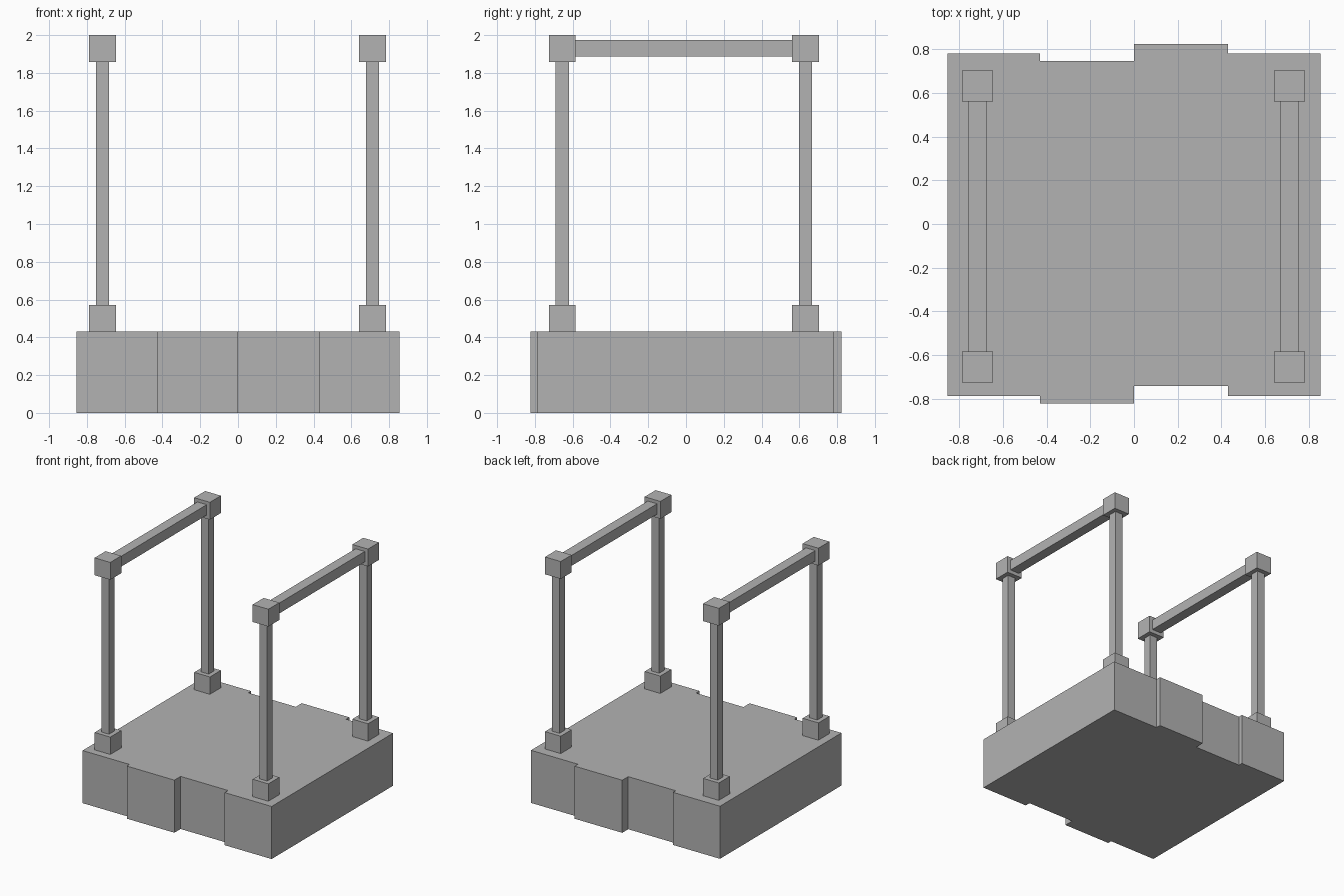
import bpy, bmesh

cube = bpy.data.objects.get("Cube")
if cube:
    bpy.data.objects.remove(cube, do_unlink=True)

# Single flat grey
grey = bpy.data.materials.new("plain_grey")
grey.use_nodes = True
colour = (0.45, 0.45, 0.45, 1)
grey.diffuse_color = colour
grey.node_tree.nodes["Principled BSDF"].inputs["Base Color"].default_value = colour


def add_object(name, bm):
    bmesh.ops.recalc_face_normals(bm, faces=bm.faces)
    mesh = bpy.data.meshes.new(name)
    bm.to_mesh(mesh)
    bm.free()
    mesh.materials.append(grey)
    obj = bpy.data.objects.new(name, mesh)
    bpy.context.collection.objects.link(obj)
    return obj


def box(name, x, y, z):
    """Box spanning the given (low, high) ranges."""
    bm = bmesh.new()
    bmesh.ops.create_cube(bm, size=1)
    for v in bm.verts:
        v.co = [r[0] if c < 0 else r[1] for c, r in zip(v.co, (x, y, z))]
    return add_object(name, bm)


def around(centre, half):
    return (centre - half, centre + half)


# Base slab: four strips with stepped front and back edges
BASE_TOP = 0.43
edges_x = (-0.855, -0.43, 0, 0.43, 0.855)
back_y = (0.782, 0.747, 0.824, 0.782)
front_y = (-0.787, -0.822, -0.742, -0.787)
outline = []
for i in range(4):
    outline += [(edges_x[i], front_y[i]), (edges_x[i + 1], front_y[i])]
for i in reversed(range(4)):
    outline += [(edges_x[i + 1], back_y[i]), (edges_x[i], back_y[i])]
bm = bmesh.new()
bottom = bm.faces.new([bm.verts.new((x, y, 0)) for x, y in outline])
top = bmesh.ops.extrude_face_region(bm, geom=[bottom])["geom"]
bmesh.ops.translate(bm, vec=(0, 0, BASE_TOP),
                    verts=[g for g in top if isinstance(g, bmesh.types.BMVert)])
add_object("base_slab", bm)

# Two side frames: posts with foot and cap blocks, joined by a rail
BLOCK = 0.142
ends = {"front": -0.655, "back": 0.632}
for side, x in (("left", 0.712), ("right", -0.718)):
    block_x = around(x, BLOCK / 2)
    for end, y in ends.items():
        block_y = around(y, BLOCK / 2)
        box(f"{end}_{side}_foot", block_x, block_y, (BASE_TOP, BASE_TOP + BLOCK))
        box(f"{end}_{side}_cap", block_x, block_y, (2 - BLOCK, 2))
        box(f"{end}_{side}_post", around(x, 0.035), around(y, 0.035),
            (BASE_TOP + BLOCK, 2 - BLOCK))
    box(f"{side}_rail", around(x, 0.042),
        (ends["front"] + BLOCK / 2, ends["back"] - BLOCK / 2), (1.888, 1.973))
